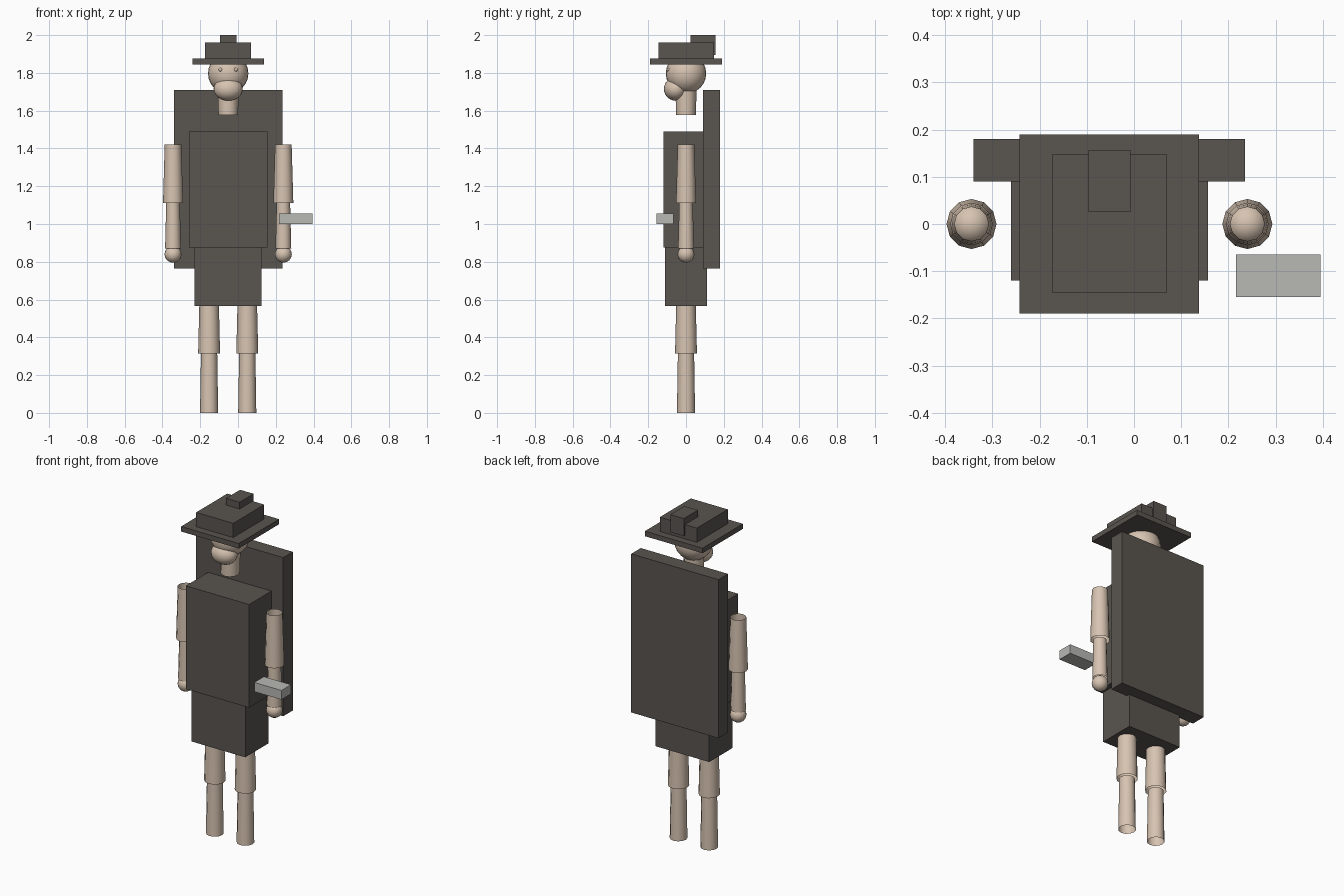
import bpy
import bmesh
from mathutils import Matrix, Vector

if "Cube" in bpy.data.objects:
    bpy.data.objects.remove(bpy.data.objects["Cube"])

CX = -0.052  # body centre line


def material(name, rgb):
    m = bpy.data.materials.new(name)
    m.use_nodes = True
    m.diffuse_color = (*rgb, 1)
    m.node_tree.nodes["Principled BSDF"].inputs["Base Color"].default_value = (*rgb, 1)
    return m


CLOTH = material("dark cloth", (0.10, 0.09, 0.08))
SKIN = material("skin", (0.68, 0.55, 0.44))
METAL = material("grey metal", (0.48, 0.48, 0.46))


def finish(name, bm, mat, smooth=False):
    mesh = bpy.data.meshes.new(name)
    bm.to_mesh(mesh)
    bm.free()
    mesh.materials.append(mat)
    for p in mesh.polygons:
        p.use_smooth = smooth
    ob = bpy.data.objects.new(name, mesh)
    bpy.context.collection.objects.link(ob)
    return ob


def box(name, x, y, z, mat=CLOTH):
    lo, hi = Vector((x[0], y[0], z[0])), Vector((x[1], y[1], z[1]))
    bm = bmesh.new()
    bmesh.ops.create_cube(bm, size=1, matrix=Matrix.Translation((lo + hi) / 2)
                          @ Matrix.Diagonal((*(hi - lo), 1)))
    finish(name, bm, mat)


def tube(name, x, z0, z1, r0, r1):
    """Open-ended tapered limb."""
    bm = bmesh.new()
    bmesh.ops.create_cone(bm, cap_ends=False, segments=12, radius1=r0, radius2=r1,
                          depth=z1 - z0, matrix=Matrix.Translation((x, 0, (z0 + z1) / 2)))
    finish(name, bm, SKIN, True)


def ball(name, centre, radii, segments=24):
    bm = bmesh.new()
    bmesh.ops.create_uvsphere(bm, u_segments=segments, v_segments=segments // 2, radius=1,
                              matrix=Matrix.Translation(centre) @ Matrix.Diagonal((*radii, 1)))
    finish(name, bm, SKIN, True)


# Clothed body and back panel
box("torso", (-0.26, 0.157), (-0.12, 0.12), (0.875, 1.49))
box("skirt", (-0.23, 0.125), (-0.11, 0.11), (0.567, 0.875))
box("back_cape", (-0.34, 0.235), (0.09, 0.18), (0.765, 1.71))

# Arms, hands, legs and eyes on both sides
for side, s in (("right", -1), ("left", 1)):
    arm = CX + s * 0.292
    tube(side + "_upper_arm", arm, 1.11, 1.42, 0.053, 0.044)
    tube(side + "_forearm", arm, 0.87, 1.11, 0.042, 0.036)
    ball(side + "_hand", (arm, 0, 0.84), (0.045,) * 3, 16)
    leg = CX + s * 0.101
    tube(side + "_thigh", leg, 0.315, 0.567, 0.058, 0.052)
    tube(side + "_shin", leg, 0, 0.315, 0.048, 0.043)
    ball(side + "_eye", (CX + s * 0.04, -0.092, 1.817), (0.011,) * 3, 8)

# Head
tube("neck", CX, 1.577, 1.705, 0.052, 0.056)
ball("head", (CX, 0, 1.797), (0.107,) * 3)
ball("muzzle", (CX, -0.055, 1.715), (0.077, 0.062, 0.062))

# Hat
box("hat_brim", (-0.242, 0.138), (-0.19, 0.19), (1.845, 1.875))
box("hat_crown", (-0.174, 0.07), (-0.145, 0.147), (1.875, 1.96))
box("hat_ornament", (-0.096, -0.007), (0.025, 0.157), (1.895, 2.0))

# Item held beside the left hand
box("held_block", (0.216, 0.395), (-0.155, -0.065), (1.0, 1.055), METAL)
